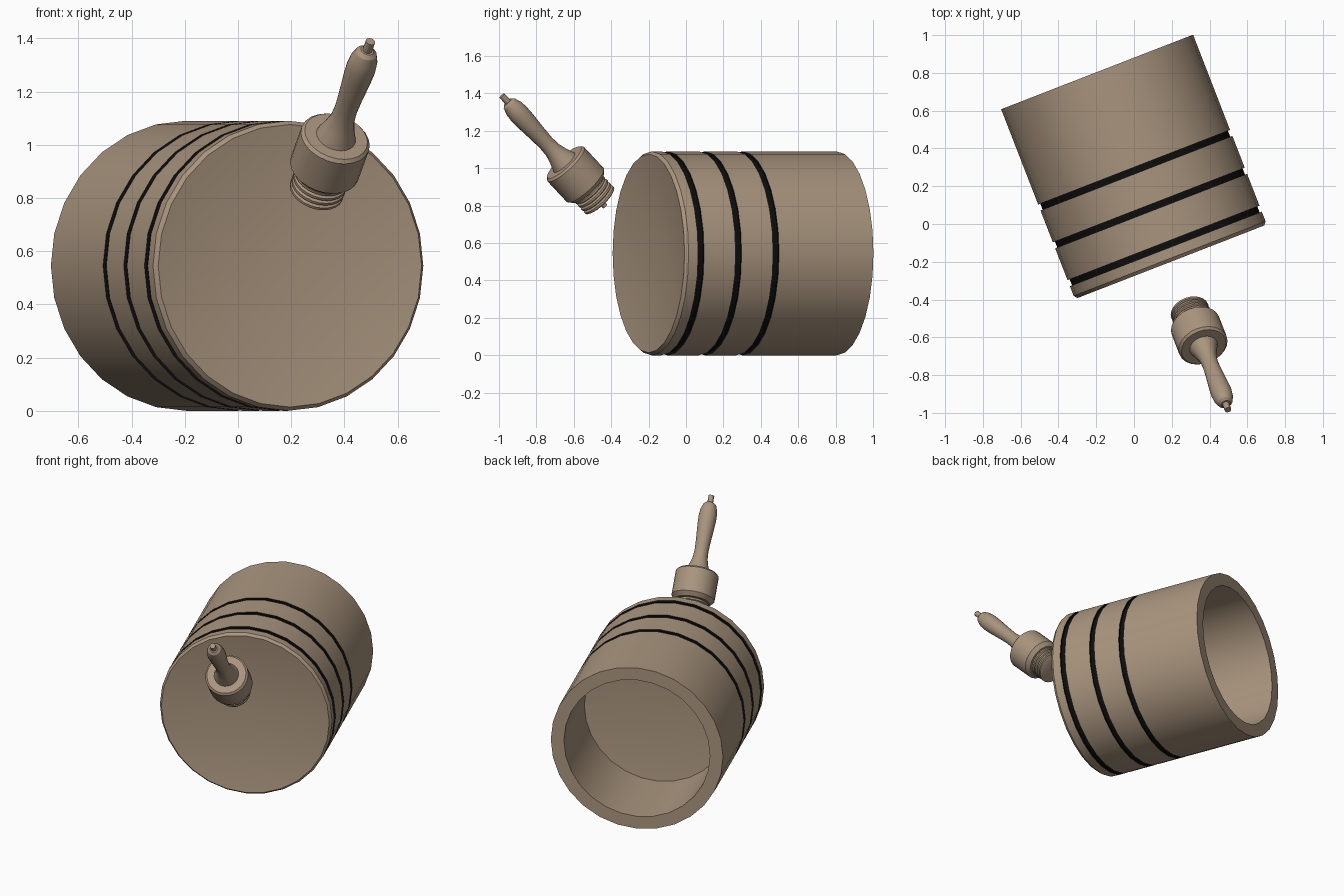
import bpy, bmesh, math
from mathutils import Vector

if "Cube" in bpy.data.objects:
    bpy.data.objects.remove(bpy.data.objects["Cube"], do_unlink=True)


def material(name, rgb):
    m = bpy.data.materials.new(name)
    m.use_nodes = True
    m.diffuse_color = (*rgb, 1)
    m.node_tree.nodes["Principled BSDF"].inputs["Base Color"].default_value = (*rgb, 1)
    return m


tan = material("tan_metal", (0.40, 0.30, 0.21))
black = material("black_ring", (0.004, 0.004, 0.004))


def lathe(name, profile, start, axis, sides, mat):
    """Revolve (radius, distance) points about an axis beginning at start."""
    bm = bmesh.new()
    rows = []
    for r, s in profile:
        rows.append([bm.verts.new((r * math.cos(a), r * math.sin(a), s))
                     for a in (math.tau * i / sides for i in range(sides))])
    for a, b in zip(rows, rows[1:]):
        for i in range(sides):
            j = (i + 1) % sides
            bm.faces.new((a[i], a[j], b[j], b[i]))
    bmesh.ops.remove_doubles(bm, verts=bm.verts, dist=1e-5)
    bmesh.ops.recalc_face_normals(bm, faces=bm.faces)
    mesh = bpy.data.meshes.new(name)
    bm.to_mesh(mesh)
    bm.free()
    mesh.materials.append(mat)
    ob = bpy.data.objects.new(name, mesh)
    bpy.context.collection.objects.link(ob)
    ob.location = start
    ob.rotation_mode = "QUATERNION"
    ob.rotation_quaternion = axis.to_track_quat("Z", "Y")
    bpy.ops.object.select_all(action="DESELECT")
    ob.select_set(True)
    bpy.context.view_layer.objects.active = ob
    bpy.ops.object.shade_smooth_by_angle(angle=math.radians(30))
    return ob


# Piston: dished crown, three ring grooves, hollow skirt
R, LENGTH, WIDTH, DEPTH = 0.545, 1.078, 0.034, 0.012
grooves = [0.09 + 0.215 * i for i in range(3)]
profile = [(0, 0.08), (R - 0.014, 0), (R, 0.018)]
for g in grooves:
    lo, hi = g - WIDTH / 2, g + WIDTH / 2
    profile += [(R, lo), (R - DEPTH, lo), (R - DEPTH, hi), (R, hi)]
profile += [(R, LENGTH), (0.462, LENGTH), (0.462, 0.55), (0, 0.50)]
heading = Vector((-0.362, 0.932, 0)).normalized()
piston = lathe("piston", profile, (0.195, -0.20, R), heading, 28, tan)

# Groove faces are black
piston.data.materials.append(black)
for f in piston.data.polygons:
    radius = Vector(f.center[:2]).length
    if radius > 0.5 and any(abs(f.center.z - g) < WIDTH / 2 + 0.001 for g in grooves):
        f.material_index = 1

# Plug: terminal, insulator, collar, threads and electrode on one tilted axis
down = (heading + Vector((0, 0, -1))).normalized()
tip = Vector((0.498, -0.984, 1.388))
lathe("plug_terminal", [(0, 0), (0.018, 0), (0.018, 0.08), (0, 0.08)], tip, down, 12, tan)
lathe("plug_insulator",
      [(0, 0.045), (0.025, 0.047), (0.04, 0.06), (0.052, 0.095), (0.056, 0.14),
       (0.054, 0.19), (0.046, 0.30), (0.043, 0.36), (0.046, 0.41), (0.058, 0.455),
       (0.08, 0.515), (0, 0.515)], tip, down, 24, tan)
lathe("plug_collar",
      [(0, 0.505), (0.122, 0.505), (0.134, 0.517), (0.134, 0.675), (0.11, 0.70), (0, 0.70)],
      tip, down, 24, tan)

threads = [(0, 0.69), (0.09, 0.69)]
for i in range(4):
    s = 0.70 + 0.025 * i
    threads += [(0.09, s), (0.104, s + 0.007), (0.104, s + 0.018), (0.09, s + 0.025)]
threads.append((0, 0.80))
lathe("plug_threads", threads, tip, down, 24, tan)
lathe("plug_electrode", [(0, 0.79), (0.016, 0.79), (0.016, 0.836), (0, 0.836)],
      tip, down, 12, tan)
